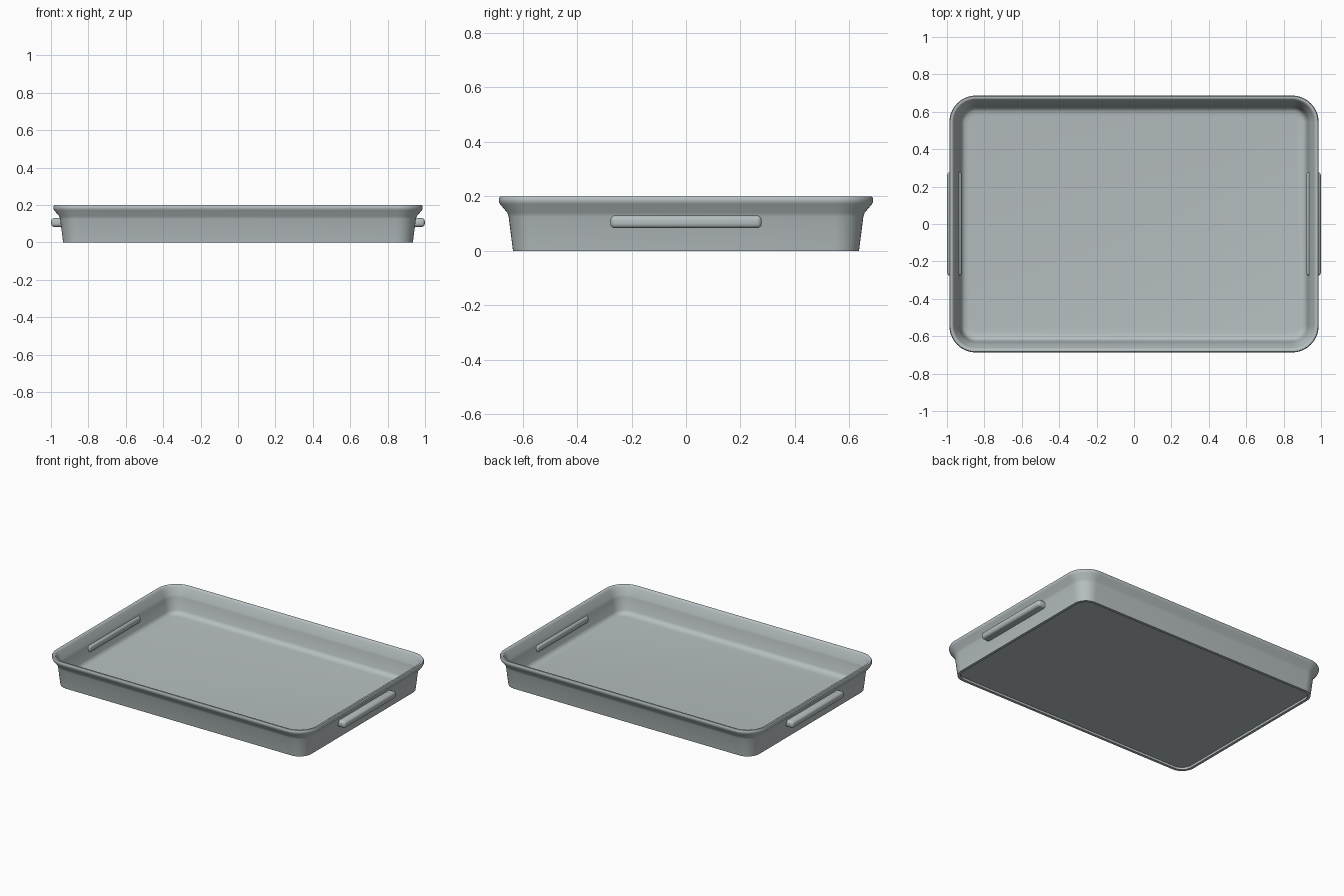
import bpy, bmesh, math

if "Cube" in bpy.data.objects:
    bpy.data.objects.remove(bpy.data.objects["Cube"])

grey = bpy.data.materials.new("soft grey metal")
grey.diffuse_color = (0.47, 0.52, 0.53, 1)
grey.use_nodes = True
grey.node_tree.nodes["Principled BSDF"].inputs["Base Color"].default_value = grey.diffuse_color

HX, HY, R, SEG = 0.935, 0.635, 0.09, 10   # footprint half sizes, corner radius


def ring(bm, d, z):
    """Rounded rectangle loop, offset outwards by d."""
    r = max(R + d, 0.02)
    verts = []
    for k, (sx, sy) in enumerate([(1, 1), (-1, 1), (-1, -1), (1, -1)]):
        cx, cy = sx * (HX + d - r), sy * (HY + d - r)
        for i in range(SEG + 1):
            a = math.pi / 2 * (k + i / SEG)
            verts.append(bm.verts.new((cx + r * math.cos(a), cy + r * math.sin(a), z)))
    return verts


def finish(bm, name, angle):
    bmesh.ops.recalc_face_normals(bm, faces=bm.faces[:])
    me = bpy.data.meshes.new(name)
    bm.to_mesh(me)
    bm.free()
    me.materials.append(grey)
    ob = bpy.data.objects.new(name, me)
    bpy.context.collection.objects.link(ob)
    bpy.ops.object.select_all(action='DESELECT')
    ob.select_set(True)
    bpy.context.view_layer.objects.active = ob
    bpy.ops.object.shade_smooth_by_angle(angle=math.radians(angle))
    return ob


# Tray: recessed underside, flared outer wall, rolled rim, inner wall, floor
profile = [(-0.02, 0.014), (-0.018, 0), (0, 0), (0.016, 0.125), (0.021, 0.14),
           (0.048, 0.172), (0.052, 0.182), (0.052, 0.192), (0.048, 0.199),
           (0.04, 0.2), (0.033, 0.197), (0.028, 0.188), (0.005, 0.145),
           (0.001, 0.13), (-0.011, 0.05), (-0.018, 0.037), (-0.032, 0.028),
           (-0.055, 0.025)]
bm = bmesh.new()
loops = [ring(bm, d, z) for d, z in profile]
for a, b in zip(loops, loops[1:]):
    n = len(a)
    for i in range(n):
        j = (i + 1) % n
        bm.faces.new((a[i], a[j], b[j], b[i]))
bm.faces.new(loops[0])
bm.faces.new(loops[-1])
finish(bm, "tray", 40)

# Handles: rounded bars passing through both end walls
for side, sx in (("left", -1), ("right", 1)):
    bm = bmesh.new()
    bmesh.ops.create_cube(bm, size=1)
    for v in bm.verts:
        v.co = (v.co.x * 0.078 + sx * 0.96, v.co.y * 0.555, v.co.z * 0.047 + 0.1065)
    bmesh.ops.bevel(bm, geom=bm.edges[:], offset=0.017, segments=4, profile=0.5,
                    affect='EDGES')
    finish(bm, side + "_handle", 40)
